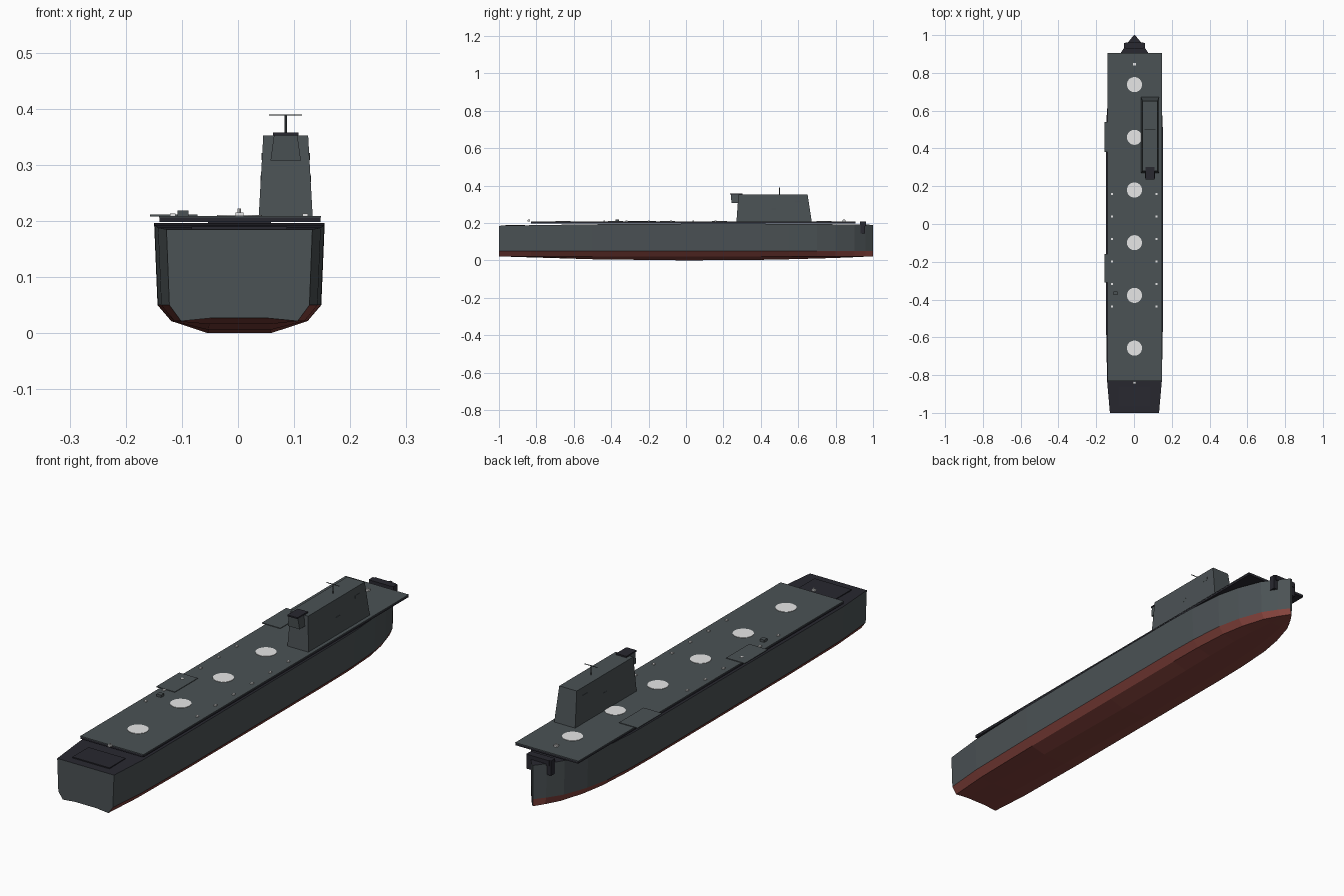
import bpy, bmesh, math

if "Cube" in bpy.data.objects:
    bpy.data.objects.remove(bpy.data.objects["Cube"])


def mat(name, rgb):
    m = bpy.data.materials.new(name)
    m.diffuse_color = (*rgb, 1)
    m.use_nodes = True
    m.node_tree.nodes["Principled BSDF"].inputs["Base Color"].default_value = m.diffuse_color
    return m


GREY = mat("hull_grey", (0.070, 0.084, 0.090))
DARK = mat("dark_deck", (0.021, 0.021, 0.029))
RED = mat("antifouling_red", (0.23, 0.055, 0.045))
LIGHT = mat("marking_light_grey", (0.85, 0.85, 0.85))
CX = 0.0025  # hull centreline, offset by the port lifts


def finish(name, bm, *mats):
    bmesh.ops.recalc_face_normals(bm, faces=bm.faces[:])
    me = bpy.data.meshes.new(name)
    bm.to_mesh(me)
    bm.free()
    for m in mats:
        me.materials.append(m)
    ob = bpy.data.objects.new(name, me)
    bpy.context.collection.objects.link(ob)
    return ob


def taper(name, lo, hi, m):
    """Box between two rectangles: (x0, x1, y0, y1, z) at bottom and top."""
    bm = bmesh.new()
    rings = []
    for x0, x1, y0, y1, z in (lo, hi):
        rings.append([bm.verts.new((x, y, z)) for x, y in
                      ((x0, y0), (x1, y0), (x1, y1), (x0, y1))])
    a, b = rings
    bm.faces.new(a)
    bm.faces.new(b)
    for i in range(4):
        j = (i + 1) % 4
        bm.faces.new((a[i], a[j], b[j], b[i]))
    return finish(name, bm, m)


def box(name, x0, x1, y0, y1, z0, z1, m):
    return taper(name, (x0, x1, y0, y1, z0), (x0, x1, y0, y1, z1), m)


def disc(name, x, y, z0, z1, r, m, seg=24):
    bm = bmesh.new()
    bmesh.ops.create_cone(bm, cap_ends=True, segments=seg, radius1=r, radius2=r, depth=z1 - z0)
    bmesh.ops.translate(bm, verts=bm.verts[:], vec=(x, y, (z0 + z1) / 2))
    return finish(name, bm, m)


# Hull: cross-sections lofted from flat stern to pointed bow (y, half width, top z, keel z)
stations = [(-1, .130, .185, .027), (-.83, .145, .188, .016), (-.5, .151, .193, .006),
            (0, .152, .196, .0), (.4, .152, .196, .003), (.55, .149, .195, .006),
            (.7, .137, .194, .010), (.8, .115, .193, .013), (.9, .077, .192, .017),
            (.96, .036, .191, .020), (1, .003, .190, .023)]
bm = bmesh.new()
rings = []
for y, w, top, keel in stations:
    half = [(w, top), (w * .96, .05), (w * .80, .0215), (w * .37, keel)]
    pts = half + [(-x, z) for x, z in reversed(half)]
    rings.append([bm.verts.new((x + CX, y, z)) for x, z in pts])
for a, b in zip(rings, rings[1:]):
    for i in range(8):
        j = (i + 1) % 8
        f = bm.faces.new((a[i], a[j], b[j], b[i]))
        f.material_index = 2 if i == 7 else (0 if i in (0, 6) else 1)
bm.faces.new(rings[0])
bm.faces.new(rings[-1])
finish("hull", bm, GREY, RED, DARK)

# Flight deck: dark edge slab with grey top plate
box("flight_deck_edge", -.140, .147, -.83, .905, .198, .206, DARK)
box("flight_deck", -.141, .148, -.83, .905, .206, .209, GREY)

# Stern well hatch
box("stern_hatch", CX - .085, CX + .085, -.965, -.86, .183, .190, DARK)

# Deck-edge lifts on the port side
for i, (y0, y1) in enumerate(((.38, .54), (-.31, -.16))):
    box(f"deck_lift_{i + 1}", -.157, -.072, y0, y1, .208, .2115, GREY)

# Landing spots
for i in range(6):
    disc(f"landing_spot_{i + 1}", CX, .738 - .279 * i, .209, .2105, .04, LIGHT, 32)

# Small deck lights along both edges
for i in range(6):
    for side, x in (("left", -.116), ("right", .12)):
        box(f"deck_light_{side}_{i + 1}", x - .005, x + .005,
            .153 - .119 * i, .163 - .119 * i, .209, .213, LIGHT)

# Light posts at both deck ends
for end, y in (("bow", .845), ("stern", -.84)):
    box(f"post_base_{end}", CX - .007, CX + .007, y - .007, y + .007, .209, .215, LIGHT)
    disc(f"post_{end}", CX, y, .215, .222, .003, LIGHT, 8)

# Small equipment box on deck
box("deck_locker", -.108, -.088, -.377, -.357, .209, .219, GREY)

# Island superstructure
taper("island", (.037, .133, .27, .672, .209), (.045, .125, .28, .65, .352), GREY)

# Aft control booth with dark roof
taper("aft_booth", (.058, .112, .243, .30, .308), (.064, .106, .240, .30, .352), GREY)
box("aft_booth_roof", .062, .108, .235, .302, .352, .358, DARK)

# Flush hatch plates on both sides of the island
for i, (y, z, ln) in enumerate(((.60, .315, .032), (.47, .275, .024))):
    out = .048 - .008 * (z - .209) / .143
    for side, s in (("left", -1), ("right", 1)):
        x = .085 + s * out
        box(f"island_hatch_{side}_{i + 1}", x - .001, x + .001,
            y - ln / 2, y + ln / 2, z - .006, z + .006, GREY)

# Mast with yardarm
disc("mast", .085, .5, .352, .39, .002, GREY, 8)
box("mast_yardarm", .055, .114, .4985, .5015, .388, .390, GREY)

# Bow platform and anchors
box("bow_platform", CX - .048, CX + .048, .93, .962, .185, .207, DARK)
for side, s in (("left", -1), ("right", 1)):
    xs = sorted((CX + s * .036, CX + s * .056))
    box(f"anchor_{side}", *xs, .932, .958, .145, .207, DARK)
